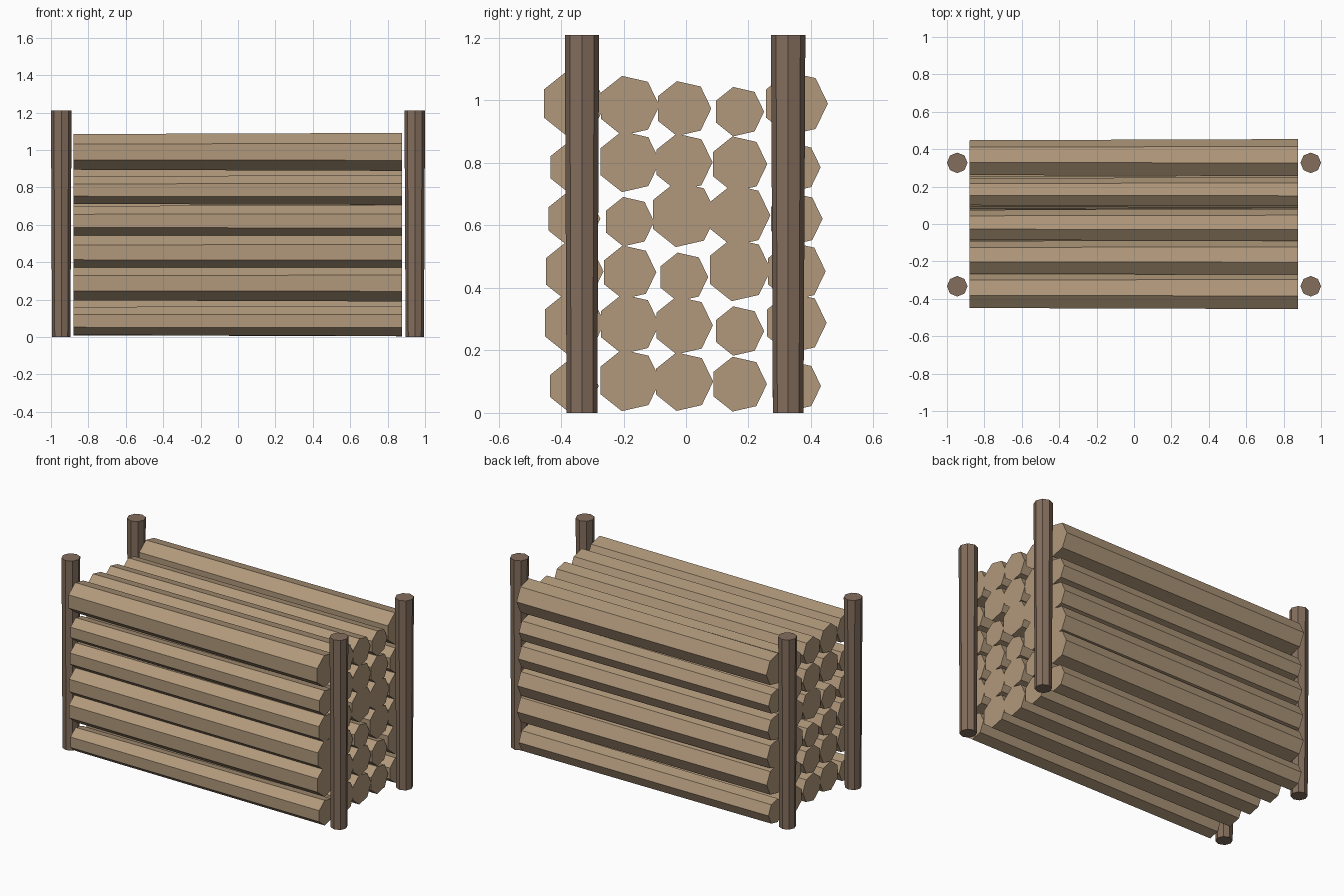
import bpy
import math

default_cube = bpy.data.objects.get("Cube")
if default_cube:
    bpy.data.objects.remove(default_cube, do_unlink=True)


def make_material(name, colour):
    material = bpy.data.materials.new(name)
    material.use_nodes = True
    material.diffuse_color = (*colour, 1)
    shader = material.node_tree.nodes["Principled BSDF"]
    shader.inputs["Base Color"].default_value = (*colour, 1)
    shader.inputs["Roughness"].default_value = 0.9
    return material


def tapered_prism(name, sides, start_radius, end_radius, start, end, place, material):
    """Prism with n-gon caps; place(u, v, w) maps the section (u, v) at distance w to space."""
    vertices = []
    for radius, w in ((start_radius, start), (end_radius, end)):
        for i in range(sides):
            angle = math.tau * i / sides
            vertices.append(place(radius * math.cos(angle), radius * math.sin(angle), w))
    faces = [tuple(reversed(range(sides))), tuple(range(sides, sides + sides))]
    for i in range(sides):
        j = (i + 1) % sides
        faces.append((i, j, j + sides, i + sides))
    mesh = bpy.data.meshes.new(name)
    mesh.from_pydata(vertices, [], faces)
    mesh.materials.append(material)
    mesh.update()
    part = bpy.data.objects.new(name, mesh)
    bpy.context.collection.objects.link(part)
    return part


log_wood = make_material("pale log wood", (0.44, 0.318, 0.2))
post_wood = make_material("dark post wood", (0.228, 0.154, 0.108))

# Stacked logs: each column lists (height, radius) from the ground up
outer_column = [(.086, .082), (.288, .1), (.453, .097), (.621, .087), (.786, .081), (.99, .104)]
columns = {
    -.361: outer_column,
    -.183: [(.104, .101), (.284, .098), (.45, .088), (.612, .081), (.804, .1), (.983, .098)],
    -.009: [(.1, .096), (.28, .095), (.435, .08), (.635, .107), (.802, .094), (.974, .09)],
    .169: [(.092, .09), (.262, .081), (.458, .103), (.632, .101), (.796, .091), (.964, .081)],
    .35: outer_column,
}

for column_number, (y, logs) in enumerate(columns.items(), 1):
    for row_number, (z, radius) in enumerate(logs, 1):
        tapered_prism(
            f"log_column_{column_number}_row_{row_number}", 7,
            radius * 0.94, radius, -.88, .877,
            lambda u, v, w, y=y, z=z: (w, y + u, z + v), log_wood)

# Four upright corner posts, slightly wider at the top
for side, x in (("right", -.945), ("left", .945)):
    for end, y in (("front", -.333), ("back", .327)):
        tapered_prism(
            f"{end}_{side}_post", 8, .049, .055, 0, 1.21,
            lambda u, v, w, x=x, y=y: (x + u, y + v, w), post_wood)
